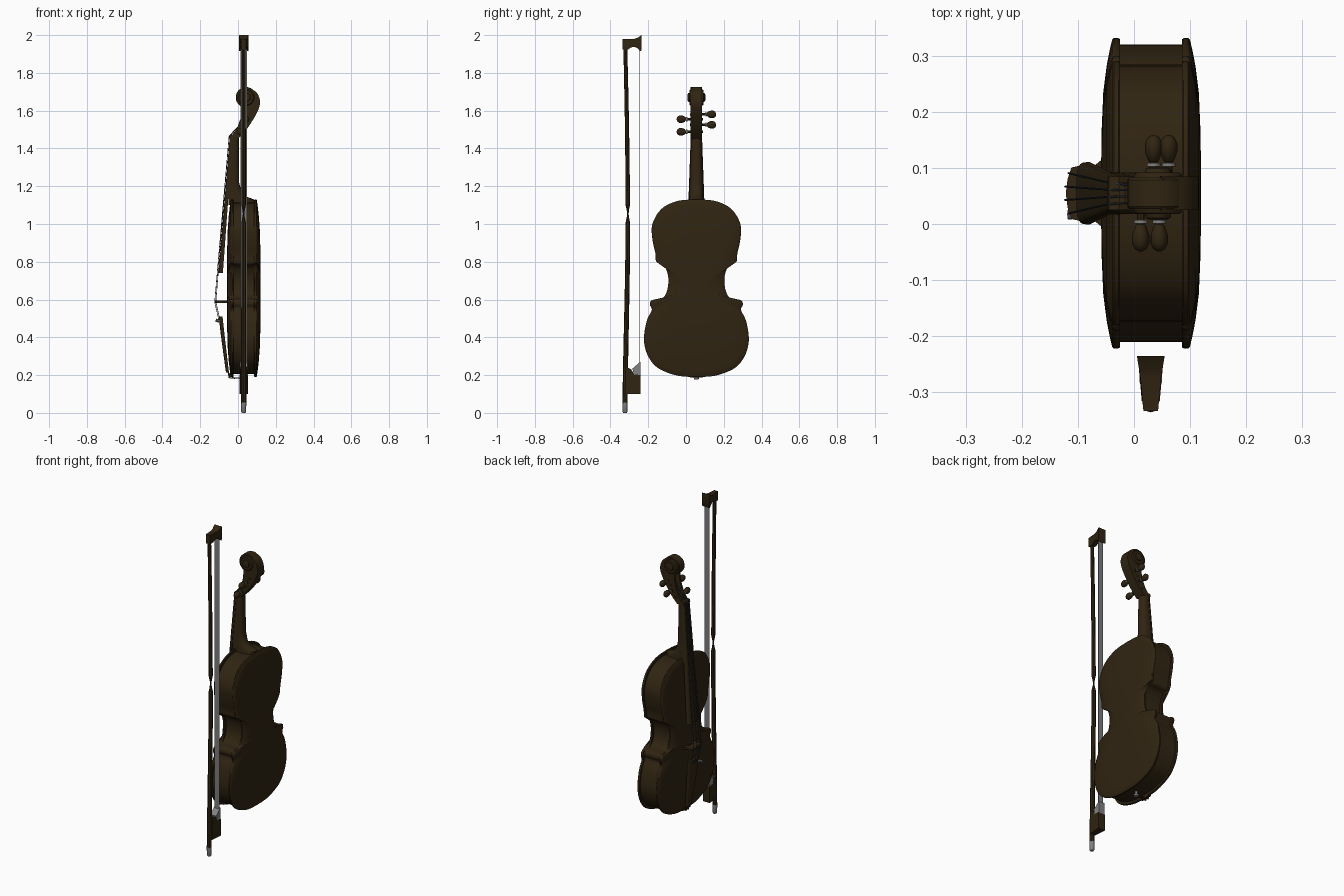
import bpy, bmesh, math
from mathutils import Vector

cube = bpy.data.objects.get("Cube")
if cube:
    bpy.data.objects.remove(cube)


def material(name, rgb):
    m = bpy.data.materials.new(name)
    m.use_nodes = True
    m.diffuse_color = (*rgb, 1)
    node = m.node_tree.nodes["Principled BSDF"]
    node.inputs["Base Color"].default_value = (*rgb, 1)
    node.inputs["Roughness"].default_value = 0.6
    return m


WOOD = material("dark brown wood", (0.030, 0.018, 0.006))
SILVER = material("silver grey", (0.22, 0.22, 0.22))
HAIR = material("bow hair grey", (0.20, 0.20, 0.21))
STRING = material("dark blue grey string", (0.03, 0.04, 0.055))

CY = 0.055   # violin centre line
BX = 0.03    # bow centre line


def loft(name, rings, mat, angle=40):
    """Skin a list of matching closed rings and cap both ends."""
    bm = bmesh.new()
    loops = [[bm.verts.new(p) for p in ring] for ring in rings]
    n = len(loops[0])
    for a, b in zip(loops, loops[1:]):
        for i in range(n):
            j = (i + 1) % n
            bm.faces.new((a[i], a[j], b[j], b[i]))
    bm.faces.new(loops[0])
    bm.faces.new(loops[-1])
    bmesh.ops.recalc_face_normals(bm, faces=bm.faces)
    me = bpy.data.meshes.new(name)
    bm.to_mesh(me)
    bm.free()
    me.materials.append(mat)
    ob = bpy.data.objects.new(name, me)
    bpy.context.collection.objects.link(ob)
    bpy.ops.object.select_all(action="DESELECT")
    ob.select_set(True)
    bpy.context.view_layer.objects.active = ob
    bpy.ops.object.shade_smooth_by_angle(angle=math.radians(angle))
    return ob


def side_prism(name, pts, y0, y1, mat=WOOD):
    return loft(name, [[(x, y, z) for x, z in pts] for y in (y0, y1)], mat)


def tube(name, path, radii, mat, n=8):
    """Round tube along a path of points."""
    path = [Vector(p) for p in path]
    rings = []
    for i, p in enumerate(path):
        d = path[min(i + 1, len(path) - 1)] - path[max(i - 1, 0)]
        q = d.to_track_quat("Z", "Y")
        rings.append([p + q @ Vector((radii[i] * math.cos(k * math.tau / n),
                                      radii[i] * math.sin(k * math.tau / n), 0))
                      for k in range(n)])
    return loft(name, rings, mat)


def d_ring(z, flat, apex, hw, power=0.7, n=12):
    """Cross-section with one flat side and one rounded side."""
    ring = []
    for k in range(n + 1):
        c, s = math.cos(math.pi * k / n), max(0, math.sin(math.pi * k / n))
        ring.append((flat + (apex - flat) * s ** power,
                     CY + hw * math.copysign(abs(c) ** power, c), z))
    return ring


def smooth_path(pts, steps=4):
    out = []
    for i in range(len(pts) - 1):
        p0, p1, p2 = pts[max(i - 1, 0)], pts[i], pts[i + 1]
        p3 = pts[min(i + 2, len(pts) - 1)]
        for k in range(steps):
            t = k / steps
            out.append(tuple(0.5 * (2 * b + (c - a) * t + (2 * a - 5 * b + 4 * c - d) * t * t
                                    + (3 * b - a - 3 * c + d) * t ** 3)
                             for a, b, c, d in zip(p0, p1, p2, p3)))
    return out + [pts[-1]]


# Body outline: half width against height, mirrored
half = smooth_path([(0, 1.13), (.10, 1.122), (.185, 1.08), (.233, 1.0), (.233, .92),
                    (.217, .845), (.212, .80), (.178, .785), (.156, .75), (.148, .70),
                    (.156, .645), (.18, .607), (.235, .597), (.246, .572), (.236, .545),
                    (.262, .49), (.277, .41), (.273, .35), (.25, .29), (.20, .235),
                    (.10, .197), (0, .19)])
outline = half + [(-w, z) for w, z in half[-2:0:-1]]


def body_ring(x, s=1.0, inset=0.0):
    mid = 0.65
    ring = []
    for w, z in outline:
        v = Vector((w, z - mid))
        v *= s * (1 - inset / v.length)
        ring.append((x, CY + v.x, mid + v.y))
    return ring


loft("ribs", [body_ring(-.027, inset=.016), body_ring(.088, inset=.016)], WOOD)
ARCH = [(.93, .004), (.82, .010), (.65, .016), (.4, .019), (.12, .020)]
for name, inner, outer, side in (("front_plate", -.025, -.039, -1), ("back_plate", .086, .100, 1)):
    rings = [body_ring(inner, inset=.003), body_ring(inner + side * .003),
             body_ring(outer - side * .003), body_ring(outer, inset=.004)]
    rings += [body_ring(outer + side * h, s) for s, h in ARCH]
    loft(name, rings, WOOD)

# Neck, heel and fingerboard
loft("neck", [d_ring(*s) for s in ((1.47, -.032, .004, .029), (1.36, -.04, .004, .031),
                                   (1.22, -.05, .006, .036), (1.17, -.05, .018, .037),
                                   (1.145, -.05, .045, .038), (1.13, -.05, .085, .038),
                                   (1.10, -.05, .09, .038))], WOOD)
loft("fingerboard", [d_ring(1.46, -.028, -.044, .03, .5), d_ring(.74, -.080, -.103, .056, .5)], WOOD)
side_prism("nut", [(-.028, 1.455), (-.047, 1.455), (-.045, 1.47), (-.025, 1.475)], CY - .03, CY + .03)

# Pegbox: two cheeks and a back wall
back = smooth_path([(.0, 1.45), (.045, 1.50), (.09, 1.57), (.113, 1.62), (.115, 1.66),
                    (.095, 1.70), (.05, 1.724)], 3)
front = [(.02, 1.64), (.02, 1.61), (.014, 1.56), (-.004, 1.51), (-.035, 1.462)]
for name, a, b in (("left_cheek", .018, .03), ("right_cheek", -.03, -.018)):
    side_prism("pegbox_" + name, back + front, CY + a, CY + b)
floor = [(.055, 1.63), (.05, 1.58), (.025, 1.52), (-.02, 1.465)]
side_prism("pegbox_back", back + floor, CY - .018, CY + .018)

# Scroll: stepped, rounded volutes
def disc(r, y, cx=.043, cz=1.67, n=28):
    return [(cx + r * math.cos(k * math.tau / n), y, cz + r * math.sin(k * math.tau / n))
            for k in range(n)]


steps = [(.016, .047), (.022, .044), (.024, .037), (.038, .037), (.042, .034), (.044, .028),
         (.052, .028), (.055, .024)]
loft("scroll", [disc(r, CY - h) for r, h in steps] + [disc(r, CY + h) for r, h in reversed(steps)],
     WOOD, 30)

# Tuning pegs
PEGS = [(.062, 1.58, 1), (.045, 1.555, -1), (.035, 1.525, 1), (.012, 1.488, -1)]
for i, (x, z, s) in enumerate(PEGS, 1):
    tube(f"peg_shaft_{i}", [(x, CY - s * .035, z), (x, CY + s * .062, z)], [.006, .007], WOOD)
    tube(f"peg_ring_{i}", [(x, CY + s * .048, z), (x, CY + s * .054, z)], [.012, .012], SILVER, 12)
    rings = []
    for y, r in ((.056, .008), (.062, .016), (.075, .022), (.09, .022), (.1, .015), (.104, .005)):
        rings.append([(x + r * math.cos(k * math.tau / 12) * (1.0 if y < .06 else .7), CY + s * y,
                       z + r * .9 * math.sin(k * math.tau / 12)) for k in range(12)])
    loft(f"peg_head_{i}", rings, WOOD)

# Bridge: arched top, two feet
bridge = [(-.058, .06), (-.075, .046), (-.095, .05), (-.112, .046), (-.119, .025)]
feet = [(-.058, -.025), (-.072, -.015), (-.072, .015), (-.058, .025)]
profile = bridge + [(-.122, 0)] + [(x, -w) for x, w in reversed(bridge)] + feet
loft("bridge", [[(x, CY + w, z) for x, w in profile] for z in (.582, .594)], WOOD)

# Tailpiece, tail gut, end button and fine tuner
loft("tailpiece", [d_ring(.51, -.082, -.102, .05, .5), d_ring(.42, -.072, -.092, .04, .5),
                   d_ring(.215, -.048, -.064, .022, .5)], WOOD)
for s in (-1, 1):
    tube("tail_gut", [(-.054, CY + s * .012, .23), (-.046, CY + s * .01, .186),
                      (-.02, CY + s * .008, .184), (.03, CY, .186)], [.004] * 4, WOOD, 6)
side_prism("saddle", [(-.046, .192), (-.025, .187), (-.025, .21), (-.046, .21)], CY - .035, CY + .035)
tube("end_button", [(.03, CY, .22), (.03, CY, .19), (.03, CY, .188), (.03, CY, .178)],
     [.008, .008, .015, .012], SILVER, 12)
tube("fine_tuner", [(-.09, CY - .038, .485), (-.118, CY - .038, .49)], [.007, .009], SILVER)

# Strings
for i in range(4):
    t = i - 1.5
    arch = .003 * t * t
    bridge_top = (-.124 + arch, CY + t * .024, .588)
    path = [(PEGS[i][0], CY + t * .008, PEGS[i][1]), (-.047, CY + t * .013, 1.466),
            bridge_top, (-.102 + arch, CY + t * .022, .49)]
    for a, b in zip(path, path[1:]):
        tube(f"string_{i + 1}", [a, b], [.0018, .0018], STRING, 6)

# Bow stick with a gentle camber
stick = smooth_path([(BX, -.323, .05), (BX, -.319, .30), (BX, -.310, .75), (BX, -.308, 1.1),
                     (BX, -.313, 1.55), (BX, -.322, 1.97)])
tube("bow_stick", stick, [.014 - .004 * i / len(stick) for i in range(len(stick))], WOOD)
tube("bow_button", [(BX, -.323, z) for z in (0, .006, .05, .056)], [.009, .013, .014, .014], SILVER, 12)


def bow_prism(name, pts, width, mat):
    """Profile in y-z, widening toward the hair."""
    rings = [[(BX + s * width(y), y, z) for y, z in pts] for s in (-1, 1)]
    return loft(name, rings, mat)


# Bow head, frog, ferrule and hair
bow_prism("bow_head", [(-.335, 1.98), (-.335, 1.925), (-.305, 1.925), (-.29, 1.935), (-.272, 1.938),
                       (-.255, 1.93), (-.24, 1.915), (-.236, 1.92), (-.236, 2.0), (-.258, 1.985),
                       (-.275, 1.98)],
          lambda y: .013 + .012 * max(0, (y + .31) / .075), WOOD)
bow_prism("frog", [(-.318, .10), (-.24, .10), (-.24, .20), (-.275, .205), (-.29, .23), (-.318, .245)],
          lambda y: .016 + .007 * (y + .318) / .078, WOOD)
bow_prism("ferrule", [(-.24, .20), (-.24, .272), (-.26, .255), (-.284, .235), (-.275, .20)],
          lambda y: .02, SILVER)
bow_prism("bow_hair", [(-.249, .25), (-.247, .25), (-.247, 1.93), (-.249, 1.93)],
          lambda y: .017, HAIR)
